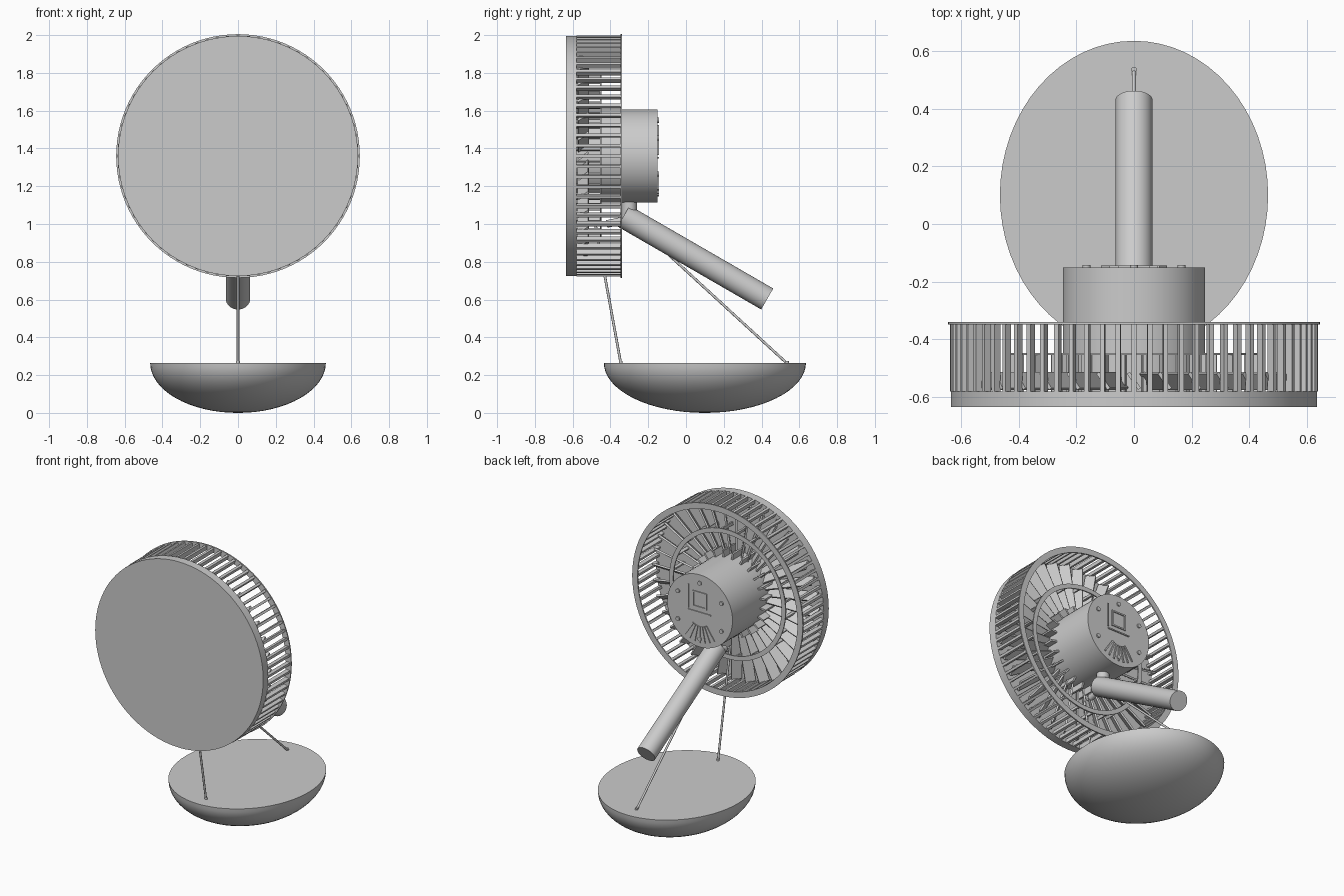
import bpy, bmesh, math
from mathutils import Matrix, Vector

cube = bpy.data.objects.get("Cube")
if cube:
    bpy.data.objects.remove(cube, do_unlink=True)

grey = bpy.data.materials.new("plain grey")
grey.use_nodes = True
GREY = (0.6, 0.6, 0.6, 1)
grey.diffuse_color = GREY
grey.node_tree.nodes["Principled BSDF"].inputs["Base Color"].default_value = GREY

HUB_Z = 1.36      # height of the fan axis
FRONT = -0.58     # back of the front plate
RIM = -0.34       # rear edge of the cage


def finish(name, bm, smooth=True):
    mesh = bpy.data.meshes.new(name)
    bmesh.ops.recalc_face_normals(bm, faces=bm.faces)
    bm.to_mesh(mesh)
    bm.free()
    mesh.materials.append(grey)
    ob = bpy.data.objects.new(name, mesh)
    bpy.context.collection.objects.link(ob)
    if smooth:
        bpy.ops.object.select_all(action='DESELECT')
        ob.select_set(True)
        bpy.context.view_layer.objects.active = ob
        bpy.ops.object.shade_smooth_by_angle(angle=math.radians(35))
    return ob


def add_rod(bm, a, b, r, sides=32):
    a, b = Vector(a), Vector(b)
    turn = (b - a).to_track_quat('Z', 'Y').to_matrix().to_4x4()
    bmesh.ops.create_cone(bm, cap_ends=True, segments=sides, radius1=r, radius2=r,
                          depth=(b - a).length,
                          matrix=Matrix.Translation((a + b) / 2) @ turn)


def rod(name, a, b, r, sides=32):
    bm = bmesh.new()
    add_rod(bm, a, b, r, sides)
    return finish(name, bm)


def add_box(bm, centre, size, frame=Matrix.Identity(4), tilt=0):
    m = (frame @ Matrix.Translation(centre) @ Matrix.Rotation(tilt, 4, 'Z')
         @ Matrix.Diagonal((*size, 1)))
    bmesh.ops.create_cube(bm, size=1, matrix=m)


def spoke_frame(angle, z=HUB_Z):
    # local z points outwards from the fan axis
    return Matrix.Translation((0, 0, z)) @ Matrix.Rotation(angle, 4, 'Y')


def spokes(name, count, r0, r1, y0, y1, width, tilt=0.0, offset=0.0):
    bm = bmesh.new()
    for i in range(count):
        add_box(bm, (0, (y0 + y1) / 2, (r0 + r1) / 2), (width, y1 - y0, r1 - r0),
                spoke_frame(math.tau * (i + offset) / count), tilt)
    return finish(name, bm, False)


def ring(name, r0, r1, y0, y1, steps=96):
    bm = bmesh.new()
    section = [(r0, y0), (r1, y0), (r1, y1), (r0, y1)]
    verts = [bm.verts.new((0, y, HUB_Z + r)) for r, y in section]
    edges = [bm.edges.new((verts[i], verts[(i + 1) % 4])) for i in range(4)]
    bmesh.ops.spin(bm, geom=verts + edges, cent=(0, 0, HUB_Z), axis=(0, 1, 0),
                   angle=math.tau, steps=steps, use_merge=True)
    bmesh.ops.remove_doubles(bm, verts=bm.verts, dist=0.0001)
    return finish(name, bm)


# Fan head: front plate, slatted cage and motor housing
rod("front_plate", (0, -0.635, HUB_Z), (0, FRONT, HUB_Z), 0.635, 96)
ring("rear_rim", 0.605, 0.645, RIM - 0.008, RIM)
spokes("cage_bars", 72, 0.61, 0.638, FRONT, RIM, 0.016)
spokes("fan_blades", 36, 0.24, 0.615, -0.578, -0.51, 0.012, math.radians(35))
ring("inner_ring", 0.41, 0.44, -0.455, -0.447)
spokes("ring_posts", 24, 0.415, 0.435, FRONT, -0.45, 0.012, offset=0.5)
spokes("housing_ribs", 24, 0.24, 0.29, FRONT, -0.45, 0.012, offset=0.5)
rod("motor_housing", (0, FRONT, HUB_Z), (0, -0.15, HUB_Z), 0.247, 64)

# Rear cover details
bm = bmesh.new()
for i in range(6):
    p = spoke_frame(math.tau * i / 6) @ Vector((0, -0.15, 0.19))
    add_rod(bm, p, p + Vector((0, 0.008, 0)), 0.014, 16)
finish("cover_screws", bm)

bm = bmesh.new()
square = Matrix.Translation((0, -0.148, HUB_Z + 0.075))
for s in (-1, 1):
    add_box(bm, (s * 0.05, 0, 0), (0.01, 0.009, 0.11), square)
    add_box(bm, (0, 0, s * 0.05), (0.11, 0.009, 0.01), square)
add_box(bm, (0.085, 0, 0.01), (0.008, 0.009, 0.16), square)
add_box(bm, (0, 0, -0.085), (0.17, 0.009, 0.008), square)
finish("cover_square", bm, False)

bm = bmesh.new()
for i in range(-3, 4):
    add_box(bm, (0, -0.148, 0.14), (0.01, 0.009, 0.11),
            spoke_frame(math.pi + i * 0.2, HUB_Z - 0.02))
finish("cover_vents", bm, False)

# Handle with neck and pin
rod("neck", (0, -0.3, 1.03), (0, -0.3, 1.14), 0.04)
rod("handle", (0, -0.33, 1.042), (0, 0.43, 0.603), 0.064, 48)
rod("handle_pin", (0, -0.42, 1.0), (0, -0.3, 1.025), 0.02, 16)

# Bowl: lower half of an ellipsoid with a flat lid
bm = bmesh.new()
bmesh.ops.create_uvsphere(bm, u_segments=64, v_segments=32, radius=1)
cut = bmesh.ops.bisect_plane(bm, geom=bm.verts[:] + bm.edges[:] + bm.faces[:],
                             plane_co=(0, 0, 0), plane_no=(0, 0, 1), clear_outer=True)
bmesh.ops.contextual_create(bm, geom=[e for e in bm.edges if e.is_boundary])
bmesh.ops.transform(bm, verts=bm.verts,
                    matrix=Matrix.Translation((0, 0.1, 0.265)) @ Matrix.Diagonal((0.465, 0.535, 0.265, 1)))
finish("bowl", bm)

# Hanging wires with small knots on the lid
for side, low, high in (("front", (0, -0.345, 0.262), (0, -0.48, 1.0)),
                        ("rear", (0, 0.535, 0.262), (0, -0.16, 0.9))):
    rod(side + "_wire", low, high, 0.007, 12)
    rod(side + "_knot", low, Vector(low) + Vector((0, 0, 0.012)), 0.01, 12)
